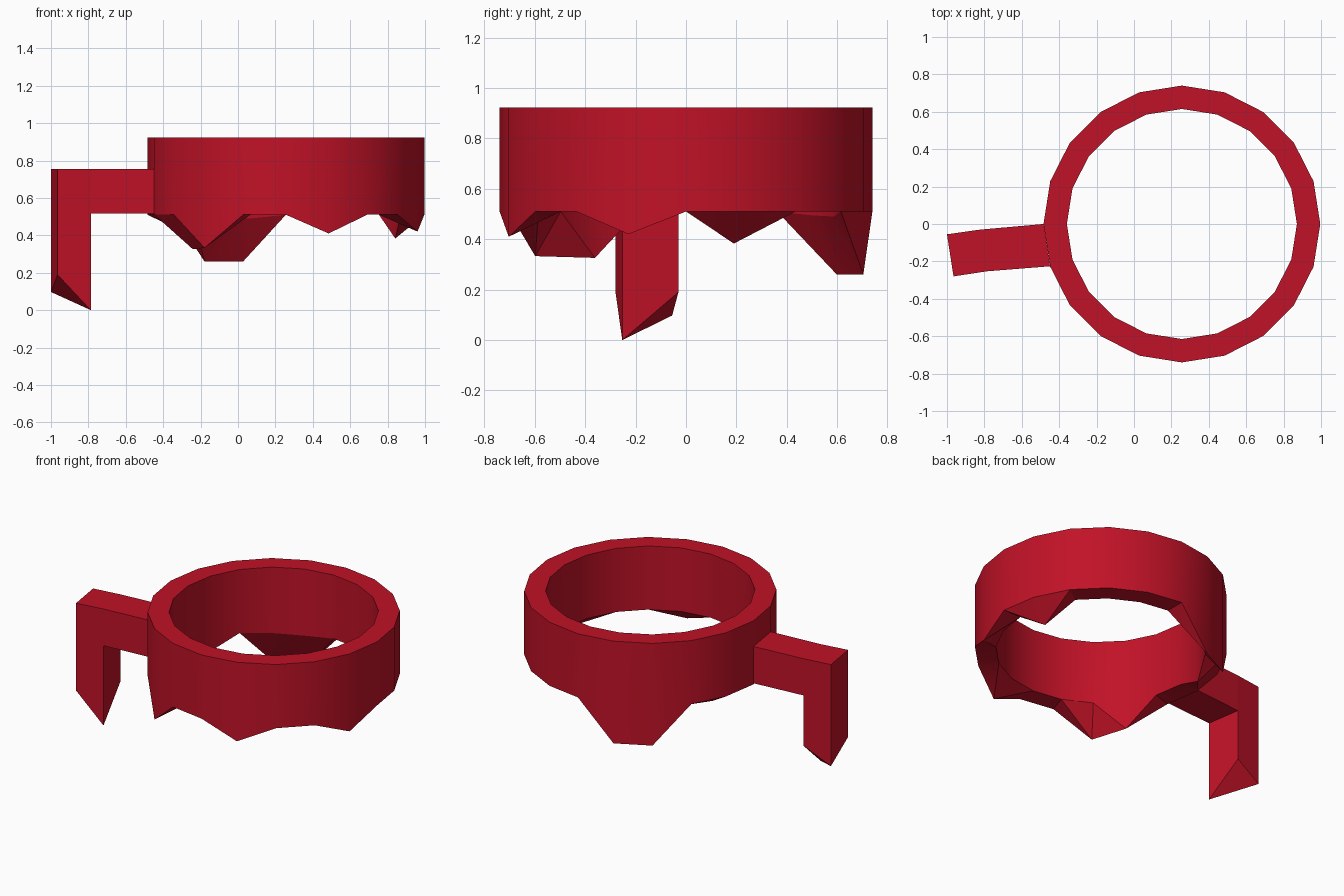
import bpy, bmesh, math

if "Cube" in bpy.data.objects:
    bpy.data.objects.remove(bpy.data.objects["Cube"])

red = bpy.data.materials.new("crimson_red")
red.diffuse_color = (0.53, 0.006, 0.02, 1)
red.use_nodes = True
red.node_tree.nodes["Principled BSDF"].inputs["Base Color"].default_value = red.diffuse_color


def finish(bm, name):
    bmesh.ops.recalc_face_normals(bm, faces=bm.faces)
    me = bpy.data.meshes.new(name)
    bm.to_mesh(me)
    bm.free()
    me.materials.append(red)
    me.shade_smooth()
    me.set_sharp_from_angle(angle=math.radians(25))
    ob = bpy.data.objects.new(name, me)
    bpy.context.collection.objects.link(ob)
    return ob


# Ring: 20-sided band whose lower rim hangs down in ragged points
N, CX, R_OUT, R_IN, TOP, RIM = 20, 0.256, 0.74, 0.615, 0.922, 0.51
outer_drops = {6: 0.26, 7: 0.26, 13: 0.333, 16: 0.41, 19: 0.42}
inner_drops = {1: 0.383, 6: 0.49, 7: 0.495, 9: 0.435, 12: 0.326}

bm = bmesh.new()


def loop(radius, heights):
    return [bm.verts.new((CX + radius * math.cos(math.tau * k / N),
                          radius * math.sin(math.tau * k / N), heights(k)))
            for k in range(N)]


ot = loop(R_OUT, lambda k: TOP)
it = loop(R_IN, lambda k: TOP)
ob = loop(R_OUT, lambda k: outer_drops.get(k, RIM))
ib = loop(R_IN, lambda k: inner_drops.get(k, RIM))
for k in range(N):
    j = (k + 1) % N
    bm.faces.new((ob[k], ob[j], ot[j], ot[k]))
    bm.faces.new((ib[j], ib[k], it[k], it[j]))
    bm.faces.new((ot[k], ot[j], it[j], it[k]))
    # split the underside from its lowest corner
    q = [ob[j], ob[k], ib[k], ib[j]]
    s = min(range(4), key=lambda i: q[i].co.z)
    q = q[s:] + q[:s]
    bm.faces.new((q[0], q[1], q[2]))
    bm.faces.new((q[0], q[2], q[3]))
finish(bm, "ragged_ring")

# Arm: bent bar from the ring with a pointed leg turned down at its end
A, B, C, D = (-1, -0.055), (-0.965, -0.28), (-0.787, -0.253), (-0.822, -0.03)
E, F = (-0.449, -0.226), (-0.484, 0.0)
ARM_TOP, ARM_LOW = 0.755, 0.517
bm = bmesh.new()
v = lambda p, z: bm.verts.new((p[0], p[1], z))
a, b, c, d, e, f = [v(p, ARM_TOP) for p in (A, B, C, D, E, F)]
cm, dm, em, fm = [v(p, ARM_LOW) for p in (C, D, E, F)]
al, bl, cl, dl = [v(p, z) for p, z in ((A, 0.097), (B, 0.19), (C, 0.0), (D, 0.19))]
for face in ((a, b, c, d), (d, c, e, f),              # top
             (a, al, bl, b),                          # end
             (b, bl, cl, cm, c), (d, dm, dl, al, a),  # leg sides
             (c, cm, em, e), (f, fm, dm, d),          # arm sides
             (cm, dm, fm, em), (e, em, fm, f),        # arm underside, ring end
             (cm, cl, dl, dm),                        # leg inner face
             (al, cl, bl), (al, dl, cl)):             # pointed tip
    bm.faces.new(face)
arm = finish(bm, "hooked_arm")
arm.data.shade_flat()
